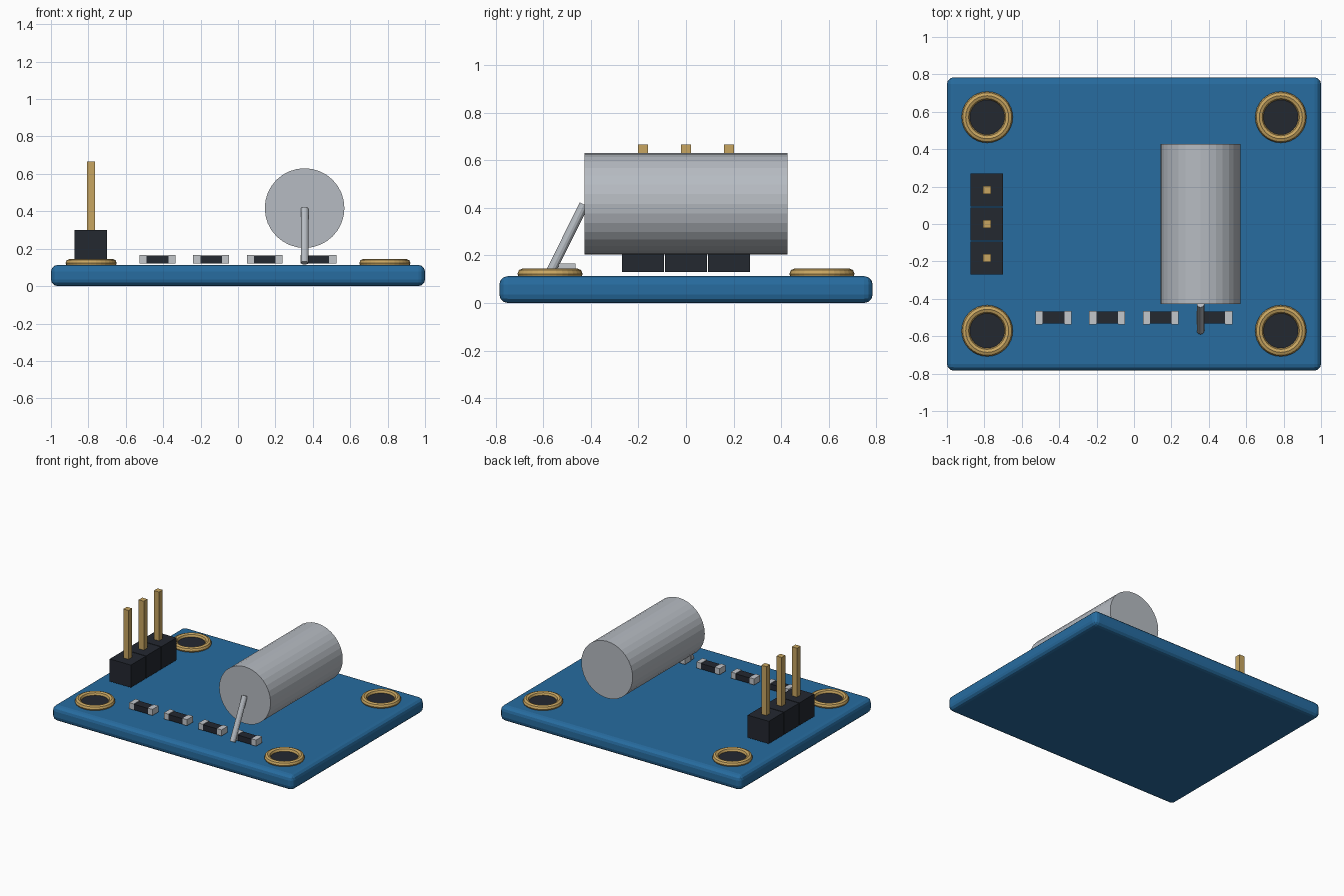
import bpy, bmesh
from math import radians
from mathutils import Vector, Matrix

if "Cube" in bpy.data.objects:
    bpy.data.objects.remove(bpy.data.objects["Cube"])


def material(name, r, g, b):
    m = bpy.data.materials.new(name)
    m.diffuse_color = (r, g, b, 1)
    m.use_nodes = True
    m.node_tree.nodes["Principled BSDF"].inputs["Base Color"].default_value = m.diffuse_color
    return m


BLUE = material("board_blue", 0.02, 0.15, 0.35)
GOLD = material("gold", 0.58, 0.38, 0.12)
DARK = material("dark_plastic", 0.017, 0.021, 0.03)
METAL = material("metal", 0.47, 0.50, 0.54)
TIN = material("tin", 0.55, 0.57, 0.60)


def make(name, bm, mat):
    mesh = bpy.data.meshes.new(name)
    bm.to_mesh(mesh)
    bm.free()
    mesh.materials.append(mat)
    ob = bpy.data.objects.new(name, mesh)
    bpy.context.collection.objects.link(ob)
    return ob


def box(name, center, size, mat):
    bm = bmesh.new()
    bmesh.ops.create_cube(bm, size=1)
    bmesh.ops.scale(bm, vec=size, verts=bm.verts)
    bmesh.ops.translate(bm, vec=center, verts=bm.verts)
    return make(name, bm, mat)


def rod(name, a, b, radius, sides, mat):
    a, b = Vector(a), Vector(b)
    turn = (b - a).to_track_quat('Z', 'Y').to_matrix().to_4x4()
    bm = bmesh.new()
    bmesh.ops.create_cone(bm, cap_ends=True, segments=sides, radius1=radius,
                          radius2=radius, depth=(b - a).length,
                          matrix=Matrix.Translation((a + b) / 2) @ turn)
    return make(name, bm, mat)


TOP = 0.113

# circuit board with rounded edges
board = box("circuit_board", (0, 0, TOP / 2), (2, 1.568, TOP), BLUE)
bevel = board.modifiers.new("rounded_edges", 'BEVEL')
bevel.width = 0.036
bevel.segments = 3

# four mounting holes: gold ring around a dark disc
for sx in (-1, 1):
    for sy in (-1, 1):
        x, y = sx * 0.785, sy * 0.571
        bpy.ops.mesh.primitive_torus_add(location=(x, y, 0.123), major_radius=0.115,
                                         minor_radius=0.022, major_segments=32,
                                         minor_segments=8)
        ring = bpy.context.object
        ring.name = "mounting_ring"
        ring.data.materials.append(GOLD)
        rod("mounting_hole", (x, y, 0.09), (x, y, 0.122), 0.1, 32, DARK)

# three-pin header
for i in (-1, 0, 1):
    box("header_block", (-0.787, i * 0.181, 0.215), (0.175, 0.176, 0.168), DARK)
    box("header_pin", (-0.787, i * 0.181, 0.4325), (0.043, 0.043, 0.465), GOLD)

# sensor can and its bent leg
rod("sensor_can", (0.356, -0.427, 0.417), (0.356, 0.427, 0.417), 0.213, 32, METAL)
rod("sensor_leg", (0.356, -0.572, 0.124), (0.356, -0.428, 0.414), 0.02, 12, METAL)

# row of surface-mount resistors with tin end caps
for i in range(4):
    x = -0.43 + i * 0.2865
    box("resistor_body", (x, -0.5, 0.142), (0.13, 0.066, 0.042), DARK)
    for s in (-1, 1):
        box("resistor_cap", (x + s * 0.077, -0.5, 0.144), (0.038, 0.072, 0.046), TIN)
